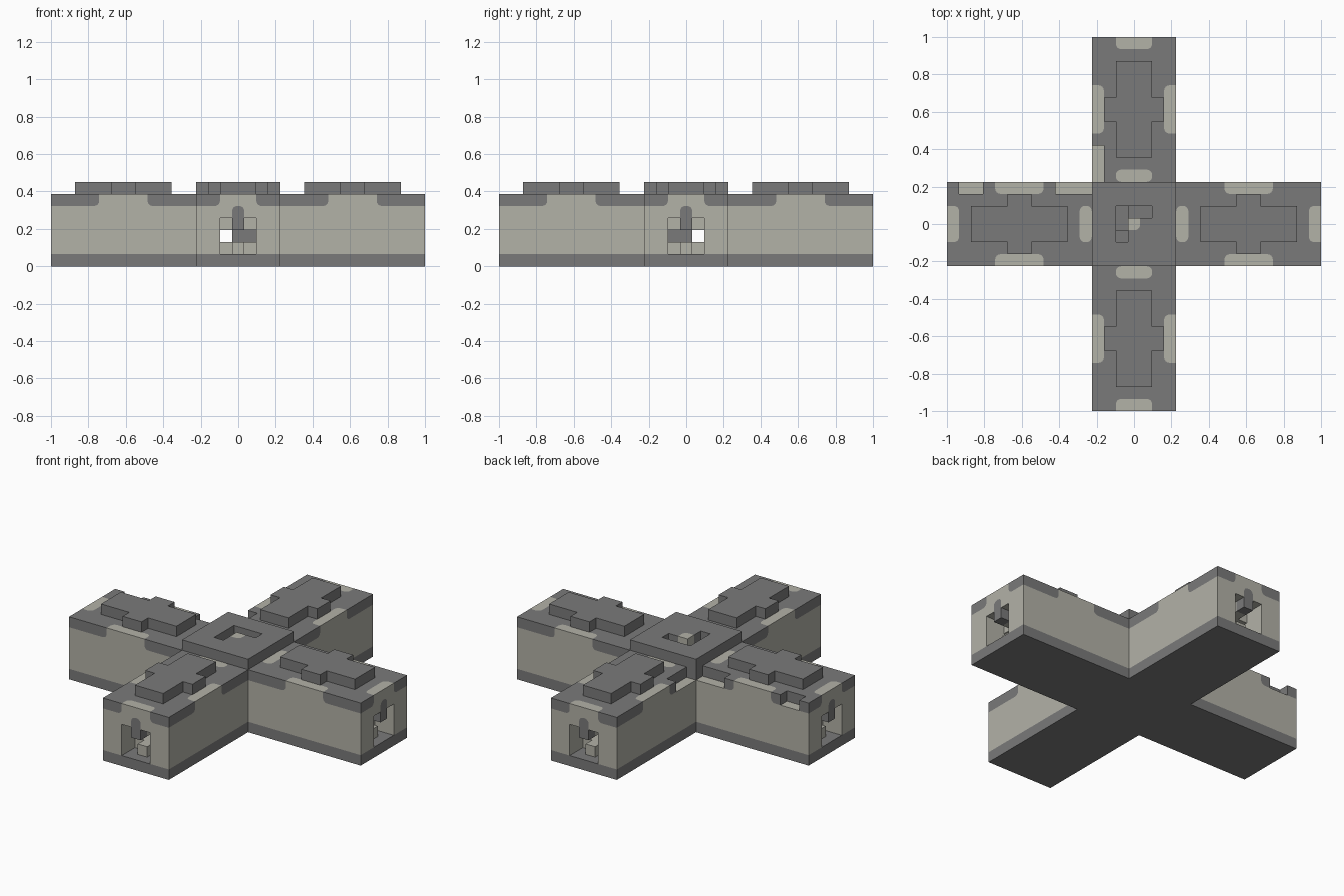
import bpy, bmesh, math
from mathutils import Vector

if "Cube" in bpy.data.objects:
    bpy.data.objects.remove(bpy.data.objects["Cube"])

LENGTH = 31                # blocks along each arm
U = 2 / LENGTH             # size of one block
END = LENGTH // 2          # last block of an arm
HALF = 3                   # arm half width in blocks, besides the middle one
ROOF = 5                   # top layer of the body
ROUND = 0.42               # rounding of painted corners, in blocks
STONE, PLASTER = 0, 1


def material(name, rgb):
    mat = bpy.data.materials.new(name)
    mat.use_nodes = True
    mat.diffuse_color = (*rgb, 1)
    mat.node_tree.nodes["Principled BSDF"].inputs["Base Color"].default_value = (*rgb, 1)
    return mat


MATERIALS = [material("dark_grey_stone", (0.195, 0.195, 0.195)),
             material("pale_plaster", (0.45, 0.445, 0.39))]
AXES = [Vector(v) for v in ((1, 0, 0), (0, 1, 0), (0, 0, 1))]


def key(v):
    return tuple(round(c) for c in v)


def box(xs, ys, zs):
    """Blocks in three inclusive ranges."""
    return {(x, y, z) for x in range(xs[0], xs[1] + 1)
            for y in range(ys[0], ys[1] + 1) for z in range(zs[0], zs[1] + 1)}


def build(name, cells, colour):
    """Skin a set of blocks, rounding the corners where colours meet."""
    bm = bmesh.new()

    def add(points, index):
        face = bm.faces.new([bm.verts.new((p + Vector((0, 0, 0.5))) * U) for p in points])
        face.material_index = index

    for cell in cells:
        centre, own = Vector(cell), colour(cell)
        for i in range(3):
            for sign in (1, -1):
                n = AXES[i] * sign
                if key(centre + n) in cells:
                    continue
                a = AXES[(i + 1) % 3]
                b = n.cross(a)
                outline = []
                for s, t in ((a, b), (b, -a), (-a, -b), (-b, a)):
                    corner = centre + (n + s + t) / 2
                    sides = [key(centre + s), key(centre + t)]
                    rounded = all(k in cells and key(Vector(k) + n) not in cells
                                  and colour(k) != own for k in sides)
                    if not rounded:
                        outline.append(corner)
                        continue
                    pivot = corner - (s + t) * ROUND
                    angles = [math.pi / 2 * k / 4 for k in range(5)]
                    arc = [pivot + (s * math.cos(w) + t * math.sin(w)) * ROUND for w in angles]
                    outline += arc
                    add([corner] + arc[::-1], colour(sides[0]))
                add(outline, own)

    # Merge the blocks into large clean faces
    bmesh.ops.remove_doubles(bm, verts=bm.verts, dist=U * 0.01)
    bmesh.ops.dissolve_limit(bm, angle_limit=0.01, verts=bm.verts, edges=bm.edges,
                             delimit={'MATERIAL'})
    mesh = bpy.data.meshes.new(name)
    bm.to_mesh(mesh)
    bm.free()
    for mat in MATERIALS:
        mesh.materials.append(mat)
    obj = bpy.data.objects.new(name, mesh)
    bpy.context.collection.objects.link(obj)
    return obj


PILLAR = box((0, 1), (-1, 0), (2, 2))
SHAFT = box((-1, -1), (0, 1), (ROOF, ROOF))


def body_colour(cell):
    x, y, z = cell
    along, across = max(abs(x), abs(y)), min(abs(x), abs(y))
    if z == 0 or cell in PILLAR:
        return STONE
    if z == ROOF:
        edge_patch = 8 <= along <= 11 and across == HALF
        end_patch = along in (4, END) and across <= 1
        return PLASTER if edge_patch or end_patch else STONE
    if along == END and across == 0 and z >= ROOF - 2:
        return STONE                                    # keystone
    if (x, y, z + 1) in SHAFT:
        return STONE
    return PLASTER


def hollow(cell):
    """Doorways, side recesses and the crossing passages."""
    x, y, z = cell
    along, across = max(abs(x), abs(y)), min(abs(x), abs(y))
    if across > 1 or not 1 <= z <= 3:
        return False
    if along == END:
        return not (across == 0 and z == 3)
    if along == END - 1:
        return across == 1 or z == 2
    return z == 2 and cell not in PILLAR


# Cross-shaped body with doorways and chipped top edges
arm, side = (-END, END), (-HALF, HALF)
body = box(arm, side, (0, ROOF)) | box(side, arm, (0, ROOF))
body = {c for c in body if not hollow(c)} - SHAFT
body -= box((-14, -13), (HALF, HALF), (ROOF, ROOF))
body -= box((-6, -4), (HALF, HALF), (ROOF, ROOF))
body -= box((-HALF, -HALF), (4, 6), (ROOF, ROOF))
build("cross_body", body, body_colour)

# Raised centre slab with an angled slot and one pale block
top = (ROOF + 1, ROOF + 1)
slab = box(side, side, top) - box((-1, -1), (-1, 1), top) - box((-1, 1), (1, 1), top)
build("centre_slab", slab, lambda c: PLASTER if c[:2] == (0, 0) else STONE)

# Raised plate on each arm
plate = box((6, 13), (-1, 1), top) | box((9, 10), (-2, 2), top)
for name, turn in (("right", lambda x, y: (-x, y)), ("left", lambda x, y: (x, y)),
                   ("front", lambda x, y: (y, -x)), ("back", lambda x, y: (y, x))):
    build(name + "_arm_plate", {(*turn(x, y), z) for x, y, z in plate}, lambda c: STONE)
